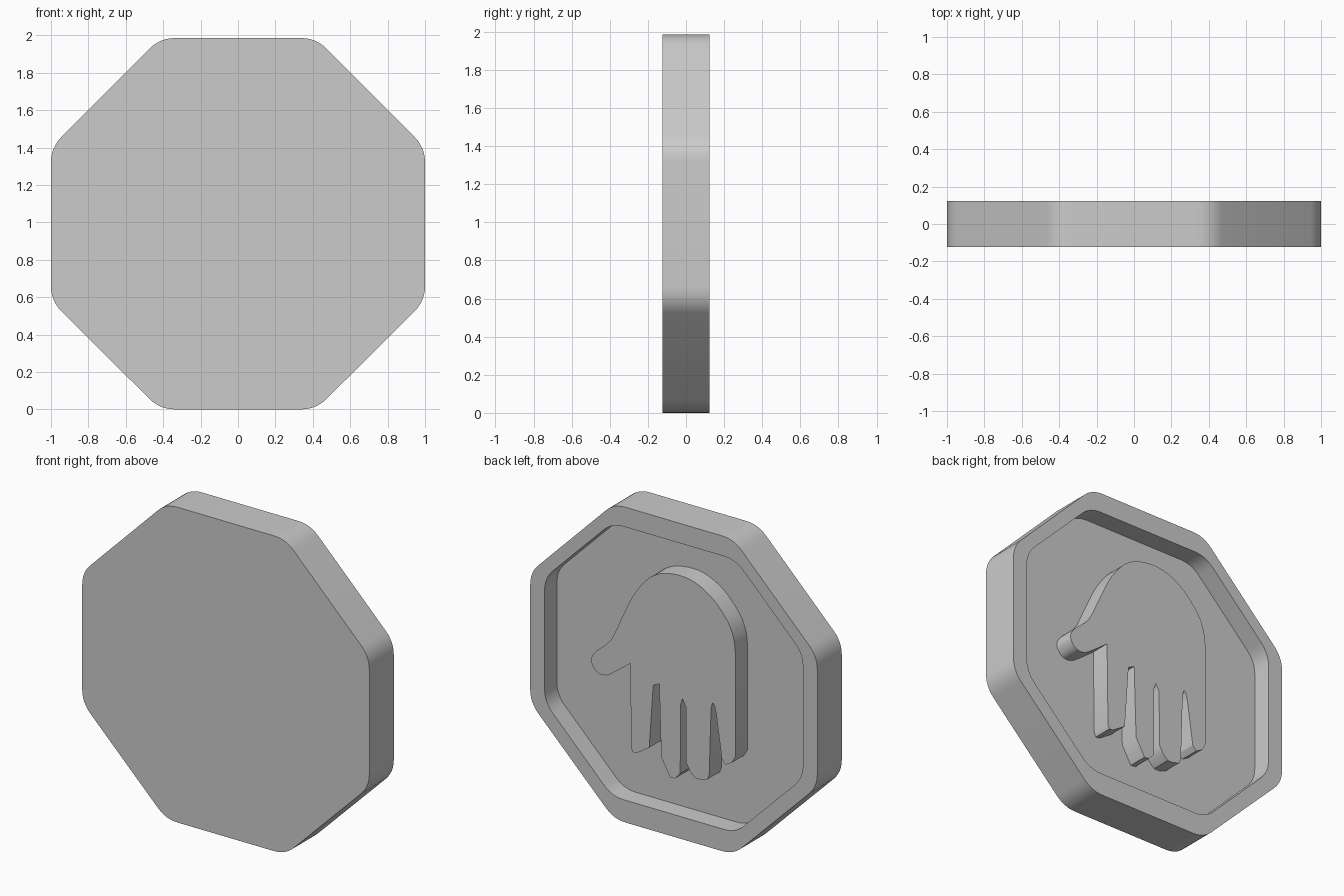
import bpy, bmesh, math
from mathutils import Vector

if "Cube" in bpy.data.objects:
    bpy.data.objects.remove(bpy.data.objects["Cube"])

BACK, FLOOR, FRONT = 0.122, 0.0, -0.122

grey = bpy.data.materials.new("light_grey")
grey.diffuse_color = (0.6, 0.6, 0.6, 1)
grey.use_nodes = True
grey.node_tree.nodes["Principled BSDF"].inputs["Base Color"].default_value = grey.diffuse_color


def octagon(side, corner_x, low, side_low, side_high, high):
    """Corners of a mirrored octagon as (x, z)."""
    right = [(corner_x, low), (side, side_low), (side, side_high), (corner_x, high)]
    return [Vector(p) for p in right + [(-x, z) for x, z in reversed(right)]]


def rounded(points, cut, steps=6):
    """Replace each corner by a short curve."""
    out = []
    for i, p in enumerate(points):
        a = p + (points[i - 1] - p).normalized() * cut
        b = p + (points[(i + 1) % len(points)] - p).normalized() * cut
        for k in range(steps + 1):
            t = k / steps
            out.append(a * (1 - t) ** 2 + p * 2 * t * (1 - t) + b * t * t)
    return out


def smooth_path(points, steps=5):
    """Catmull-Rom curve through the points."""
    pts = [Vector(p) for p in points]
    pts = [pts[0] * 2 - pts[1]] + pts + [pts[-1] * 2 - pts[-2]]
    out = []
    for a, b, c, d in zip(pts, pts[1:], pts[2:], pts[3:]):
        for k in range(steps):
            t = k / steps
            out.append(0.5 * (2 * b + (c - a) * t + (2 * a - 5 * b + 4 * c - d) * t * t
                              + (3 * b - a - 3 * c + d) * t ** 3))
    return out + [pts[-2]]


def ring(bm, outline, y):
    return [bm.verts.new((p.x, y, p.y)) for p in outline]


def bridge(bm, a, b):
    n = len(a)
    for i in range(n):
        j = (i + 1) % n
        bm.faces.new((a[i], a[j], b[j], b[i]))


def finish(bm, name):
    bmesh.ops.recalc_face_normals(bm, faces=bm.faces[:])
    mesh = bpy.data.meshes.new(name)
    bm.to_mesh(mesh)
    bm.free()
    mesh.materials.append(grey)
    obj = bpy.data.objects.new(name, mesh)
    bpy.context.collection.objects.link(obj)
    bpy.ops.object.select_all(action='DESELECT')
    obj.select_set(True)
    bpy.context.view_layer.objects.active = obj
    bpy.ops.object.shade_smooth_by_angle(angle=math.radians(30))


# Octagonal plaque with a raised rim around a sunken floor
outer = rounded(octagon(1.0, 0.417, 0.0, 0.58, 1.4, 1.985), 0.08)
inner = rounded(octagon(0.9, 0.43, 0.14, 0.61, 1.39, 1.86), 0.08)
bm = bmesh.new()
loops = [ring(bm, outer, FRONT), ring(bm, outer, BACK),
         ring(bm, inner, BACK), ring(bm, inner, FLOOR)]
for a, b in zip(loops, loops[1:]):
    bridge(bm, a, b)
bm.faces.new(loops[0])
bm.faces.new(loops[-1])
finish(bm, "plaque")

# Raised hand: curved thumb, knuckle and outer side, then straight fingers
curve = smooth_path([
    (0.303, 1.01), (0.429, 0.915), (0.484, 0.888), (0.54, 0.898), (0.575, 0.955),
    (0.545, 1.02), (0.44, 1.12), (0.36, 1.285), (0.275, 1.455), (0.164, 1.59),
    (0.038, 1.648), (-0.115, 1.65), (-0.254, 1.585), (-0.366, 1.47),
    (-0.415, 1.37), (-0.43, 1.27)])
fingers = [
    (-0.43, 0.62), (-0.405, 0.575), (-0.36, 0.55), (-0.335, 0.58),   # little finger
    (-0.296, 0.855), (-0.285, 0.9), (-0.27, 0.918), (-0.26, 0.88),
    (-0.247, 0.455), (-0.235, 0.425), (-0.185, 0.409), (-0.15, 0.41),  # ring finger
    (-0.115, 0.44), (-0.087, 0.49), (-0.085, 0.84), (-0.06, 0.885), (-0.047, 0.84),
    (-0.045, 0.41), (-0.01, 0.37), (0.024, 0.367), (0.087, 0.477),   # middle finger
    (0.101, 0.936), (0.143, 0.915),
    (0.171, 0.515), (0.261, 0.457), (0.285, 0.457), (0.296, 0.478)]  # index finger
outline = curve + [Vector(p) for p in fingers]
bm = bmesh.new()
base, top = ring(bm, outline, FLOOR - 0.02), ring(bm, outline, BACK)
bridge(bm, base, top)
bm.faces.new(base)
bm.faces.new(top)
finish(bm, "hand")
